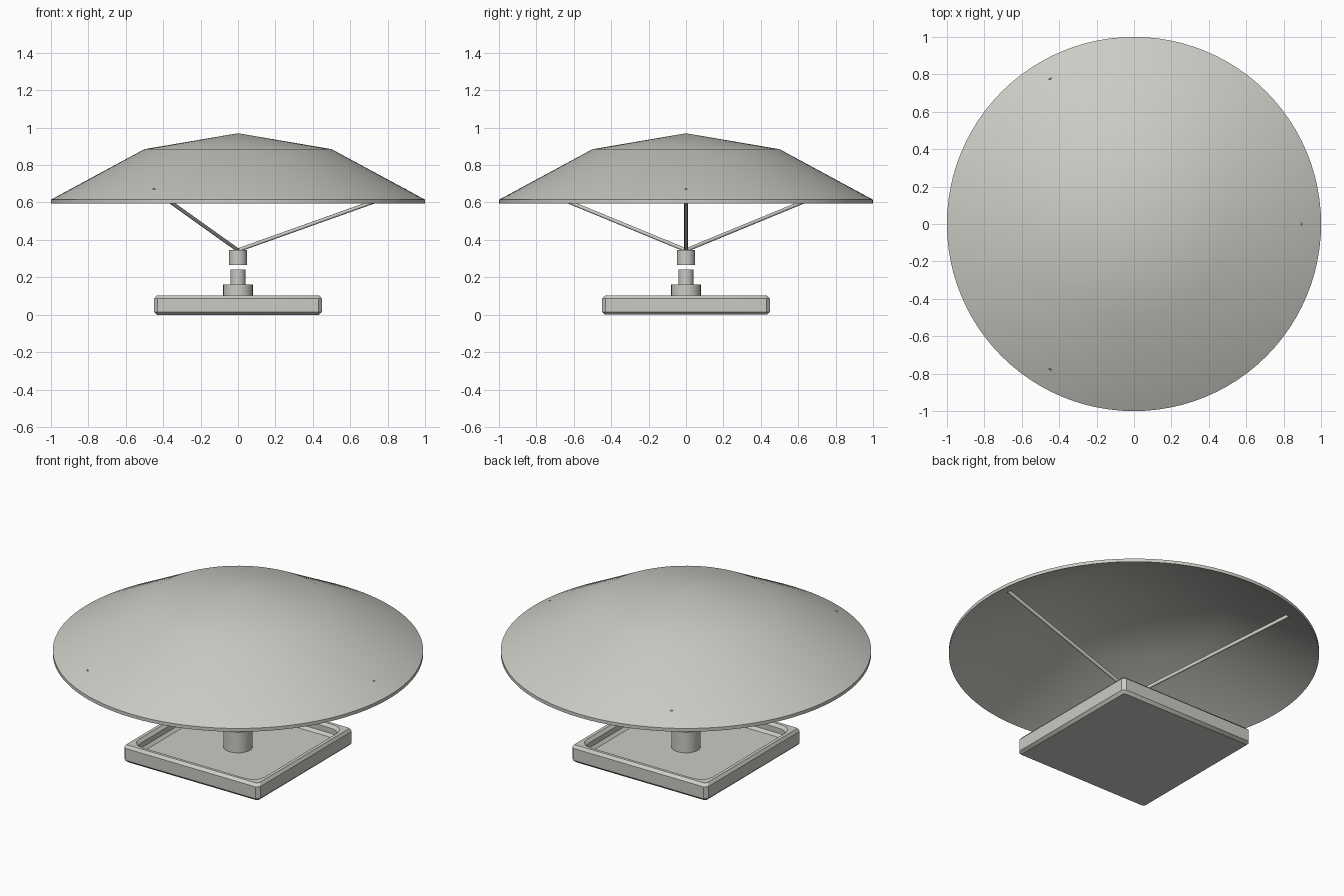
import bpy, bmesh
from math import cos, sin, tau, radians
from mathutils import Vector

cube = bpy.data.objects.get("Cube")
if cube:
    bpy.data.objects.remove(cube, do_unlink=True)

mat = bpy.data.materials.new("warm light grey")
mat.use_nodes = True
grey = (0.6, 0.6, 0.56, 1)
mat.diffuse_color = grey
mat.node_tree.nodes["Principled BSDF"].inputs["Base Color"].default_value = grey


def finish(name, bm, angle=35):
    bmesh.ops.recalc_face_normals(bm, faces=bm.faces)
    mesh = bpy.data.meshes.new(name)
    bm.to_mesh(mesh)
    bm.free()
    mesh.materials.append(mat)
    obj = bpy.data.objects.new(name, mesh)
    bpy.context.collection.objects.link(obj)
    bpy.ops.object.select_all(action='DESELECT')
    obj.select_set(True)
    bpy.context.view_layer.objects.active = obj
    bpy.ops.object.shade_smooth_by_angle(angle=radians(angle))
    return obj


def lathe(name, profile, steps=64):
    """Spin an (r, z) profile that starts and ends on the axis."""
    bm = bmesh.new()
    verts = [bm.verts.new((r, 0, z)) for r, z in profile]
    edges = [bm.edges.new(pair) for pair in zip(verts, verts[1:])]
    bmesh.ops.spin(bm, geom=verts + edges, cent=(0, 0, 0), axis=(0, 0, 1),
                   angle=tau, steps=steps, use_merge=True)
    bmesh.ops.remove_doubles(bm, verts=bm.verts, dist=1e-4)
    return finish(name, bm)


def block(name, half, z0, z1, corner, segments):
    """Square block with bevelled upright corners."""
    bm = bmesh.new()
    bmesh.ops.create_cube(bm, size=1)
    for v in bm.verts:
        v.co = (v.co.x * 2 * half, v.co.y * 2 * half, z1 if v.co.z > 0 else z0)
    upright = [e for e in bm.edges if abs(e.verts[0].co.z - e.verts[1].co.z) > 0.01]
    bmesh.ops.bevel(bm, geom=upright, offset=corner, segments=segments,
                    profile=0.5, affect='EDGES')
    return finish(name, bm)


# Canopy: thin shell with a shallow crown and a steeper skirt
lathe("canopy", [(0, 0.97), (0.5, 0.885), (1, 0.615), (1, 0.595),
                 (0.5, 0.865), (0, 0.95)], 96)

# Struts from the hub out to the canopy skirt
hub_top = Vector((0, 0, 0.345))
for i in range(3):
    a = tau * i / 3
    tip = Vector((0.9 * cos(a), 0.9 * sin(a), 0.666))
    along = tip - hub_top
    bm = bmesh.new()
    bmesh.ops.create_cone(bm, cap_ends=True, segments=8, radius1=0.01,
                          radius2=0.01, depth=along.length)
    strut = finish(f"strut_{i + 1}", bm, 50)
    strut.location = (hub_top + tip) / 2
    strut.rotation_euler = along.to_track_quat('Z', 'Y').to_euler()

# Hub floating just above the post, and the stepped post with its collar
lathe("hub", [(0, 0.265), (0.048, 0.265), (0.048, 0.345), (0, 0.345)], 32)
lathe("post", [(0, 0.03), (0.079, 0.03), (0.079, 0.162), (0.04, 0.162),
               (0.04, 0.243), (0, 0.243)], 32)

# Base tray: square block hollowed from above, edges chamfered
tray = block("base_tray", 0.448, 0, 0.102, 0.018, 1)
cutter = block("tray_cutter", 0.4, 0.04, 0.3, 0.06, 3)
cutter.hide_render = True
cutter.hide_viewport = True
cutter.display_type = 'WIRE'
cut = tray.modifiers.new("hollow", 'BOOLEAN')
cut.operation = 'DIFFERENCE'
cut.solver = 'EXACT'
cut.object = cutter
chamfer = tray.modifiers.new("chamfer", 'BEVEL')
chamfer.width = 0.017
chamfer.segments = 1
chamfer.limit_method = 'ANGLE'
chamfer.angle_limit = radians(60)
